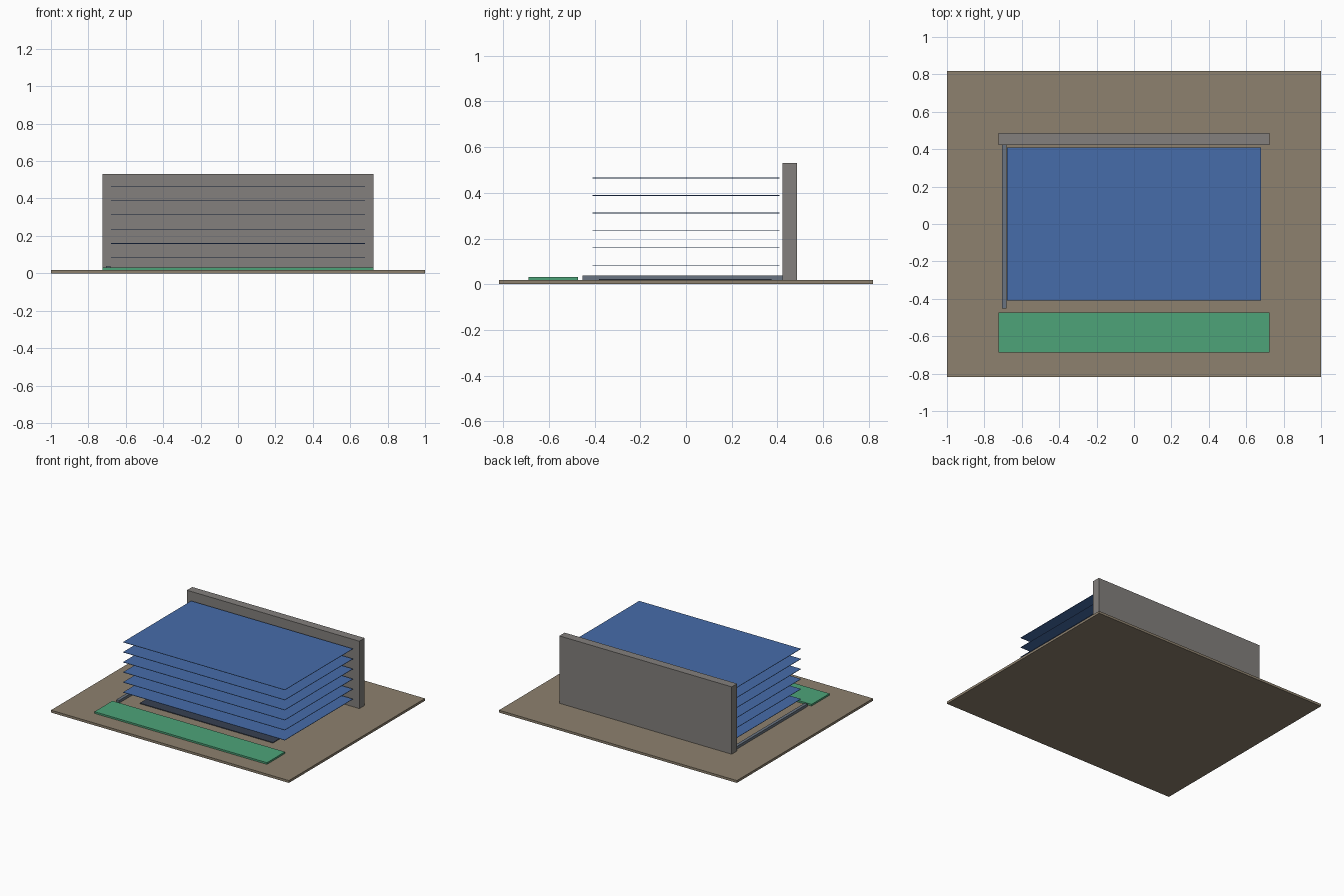
import bpy

if "Cube" in bpy.data.objects:
    bpy.data.objects.remove(bpy.data.objects["Cube"])


def material(name, rgb):
    # Convert 0-255 display colour to linear
    mat = bpy.data.materials.new(name)
    mat.diffuse_color = [(c / 255) ** 2.2 for c in rgb] + [1.0]
    mat.use_nodes = True
    mat.node_tree.nodes["Principled BSDF"].inputs["Base Color"].default_value = mat.diffuse_color
    return mat


def box(name, x, y, z, mat):
    # Box from (min, max) ranges on each axis
    bpy.ops.mesh.primitive_cube_add(size=1)
    ob = bpy.context.object
    ob.name = name
    ob.location = [(a + b) / 2 for a, b in (x, y, z)]
    ob.scale = [b - a for a, b in (x, y, z)]
    bpy.ops.object.transform_apply(location=False, rotation=False, scale=True)
    ob.data.materials.append(mat)
    return ob


earth = material("earth", (140, 128, 110))
stone = material("stone", (130, 127, 124))
blue = material("blue", (72, 108, 168))
green = material("green", (78, 162, 120))
steel = material("steel", (105, 115, 128))
dark = material("dark", (58, 66, 82))

TOP = 0.018  # upper face of the ground slab

# Ground slab
box("ground_slab", (-1, 1), (-0.817, 0.817), (0, TOP), earth)

# Wall along the back
box("back_wall", (-0.725, 0.725), (0.422, 0.486), (TOP, 0.53), stone)

# Planted strip along the front
box("green_strip", (-0.725, 0.725), (-0.688, -0.472), (TOP, 0.031), green)

# Low rail on the left side
box("side_rail", (-0.706, -0.682), (-0.453, 0.422), (TOP, 0.038), steel)

# Thin dark panel on the slab
box("floor_panel", (-0.56, 0.56), (-0.38, 0.375), (TOP, 0.023), dark)

# Stack of thin level sheets
for i in range(6):
    z = 0.083 + i * 0.0763
    box(f"level_sheet_{i + 1}", (-0.68, 0.68), (-0.409, 0.409),
        (z - 0.0015, z + 0.0015), blue)
